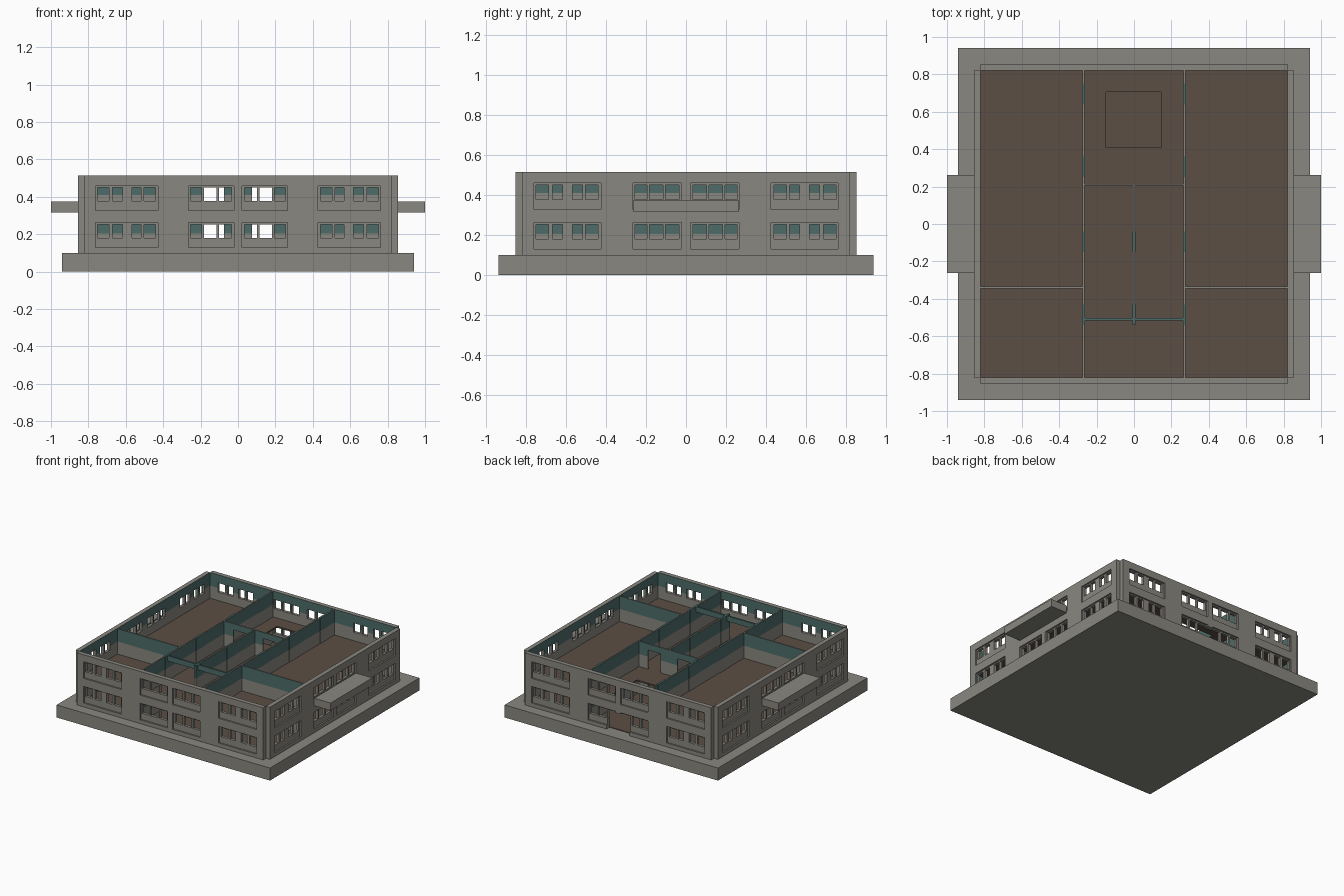
import bpy, bmesh, math
from mathutils import Matrix

if "Cube" in bpy.data.objects:
    bpy.data.objects.remove(bpy.data.objects["Cube"])


def material(name, rgb):
    m = bpy.data.materials.new(name)
    m.diffuse_color = (*rgb, 1)
    m.use_nodes = True
    m.node_tree.nodes["Principled BSDF"].inputs["Base Color"].default_value = m.diffuse_color
    return m


GREY = material("concrete_grey", (0.25, 0.242, 0.215))
TEAL = material("wall_teal", (0.075, 0.15, 0.14))
BROWN = material("floor_brown", (0.105, 0.077, 0.058))

GROUND, FLOOR2, TOP = 0.10, 0.31, 0.515
BANDS = [(0.205, 0.30), (0.41, TOP)]          # painted upper part of each storey


def in_band(z):
    return any(a < z < b for a, b in BANDS)


def panel(name, us, zs, ys, holes=(), mat=GREY, paint=None, matrix=Matrix()):
    """Upright slab (u along x, z up, y depth) with rectangular holes.
    paint: 'inner' or 'both' selects the sides that get the teal upper band."""
    cu, cz = set(us), set(zs)
    for a, b, c, d in holes:
        cu |= {a, b}
        cz |= {c, d}
    if paint:
        cz |= {z for band in BANDS for z in band}
    cu = sorted(v for v in cu if us[0] <= v <= us[1])
    cz = sorted(v for v in cz if zs[0] <= v <= zs[1])

    def solid(i, j):
        if not (0 <= i < len(cu) - 1 and 0 <= j < len(cz) - 1):
            return False
        u, z = (cu[i] + cu[i + 1]) / 2, (cz[j] + cz[j + 1]) / 2
        return not any(a < u < b and c < z < d for a, b, c, d in holes)

    bm = bmesh.new()
    cache = {}

    def V(i, k, j):
        if (i, k, j) not in cache:
            cache[i, k, j] = bm.verts.new((cu[i], ys[k], cz[j]))
        return cache[i, k, j]

    def face(pts, teal=False):
        bm.faces.new([V(*p) for p in pts]).material_index = int(teal)

    for i in range(len(cu) - 1):
        for j in range(len(cz) - 1):
            if not solid(i, j):
                continue
            band = in_band((cz[j] + cz[j + 1]) / 2)
            I, J = i + 1, j + 1
            face([(i, 0, j), (I, 0, j), (I, 0, J), (i, 0, J)], band and paint == 'both')
            face([(i, 1, j), (i, 1, J), (I, 1, J), (I, 1, j)], band and paint is not None)
            if not solid(i - 1, j):
                face([(i, 0, j), (i, 0, J), (i, 1, J), (i, 1, j)])
            if not solid(I, j):
                face([(I, 0, j), (I, 1, j), (I, 1, J), (I, 0, J)])
            if not solid(i, j - 1):
                face([(i, 0, j), (i, 1, j), (I, 1, j), (I, 0, j)])
            if not solid(i, J):
                face([(i, 0, J), (I, 0, J), (I, 1, J), (i, 1, J)])
    bm.transform(matrix)
    bmesh.ops.recalc_face_normals(bm, faces=bm.faces)
    me = bpy.data.meshes.new(name)
    bm.to_mesh(me)
    bm.free()
    me.materials.append(mat)
    me.materials.append(TEAL)
    ob = bpy.data.objects.new(name, me)
    bpy.context.collection.objects.link(ob)
    return ob


def turn(k):
    return Matrix.Rotation(k * math.pi / 2, 4, 'Z')


def mirrored(spans):
    return spans + [(-b, -a) for a, b in spans]


# ground slab and the two floors
panel("base_slab", (-0.94, 0.94), (0, GROUND), (-0.94, 0.94))
panel("ground_floor", (-0.82, 0.82), (GROUND, GROUND + 0.005), (-0.82, 0.82), mat=BROWN)
LAY = Matrix.Rotation(-math.pi / 2, 4, 'X')
panel("upper_floor", (-0.82, 0.82), (-0.82, 0.82), (-FLOOR2, -FLOOR2 + 0.012),
      holes=[(-0.15, 0.145, 0.41, 0.705)], mat=BROWN, matrix=LAY)

# outer walls: an outer skin with recesses and a core with window openings
RECESS = mirrored([(-0.762, -0.427), (-0.265, -0.022)])
PANES = mirrored([(-0.752, -0.69), (-0.67, -0.618), (-0.568, -0.518), (-0.503, -0.442),
                  (-0.255, -0.195), (-0.182, -0.115), (-0.102, -0.035)])
DOOR = (-0.10, 0.10, GROUND, 0.25)
for k, side in enumerate(("front", "right", "back", "left")):
    skin = [(a, b, z, z + 0.132) for a, b in RECESS for z in (0.13, 0.327)]
    core = [(a, b, z, z + 0.073) for a, b in PANES for z in (0.18, 0.377)]
    if side == "back":
        skin.append(DOOR)
        core.append(DOOR)
    panel(side + "_wall_skin", (-0.82, 0.82), (GROUND, TOP), (-0.855, -0.843),
          skin, matrix=turn(k))
    panel(side + "_wall_core", (-0.82, 0.82), (GROUND, TOP), (-0.843, -0.82),
          core, paint='inner', matrix=turn(k))

# balconies on both sides
for s, side in ((1, "right"), (-1, "left")):
    xs = sorted((s * 0.855, s * 1.0))
    panel(side + "_balcony", xs, (0.315, 0.375), (-0.263, 0.263))

# partitions running front to back, with slightly thicker door plates
T = 0.005
ZR = (GROUND, TOP - 0.003)
DOORS = [(0.64, 0.75), (0.25, 0.36), (-0.15, -0.04), (-0.54, -0.43)]
for x, name, span, doors in ((-0.27, "left", (-0.82, 0.82), DOORS),
                             (0.27, "right", (-0.82, 0.82), DOORS),
                             (0.0, "middle", (-0.51, 0.21), DOORS[2:])):
    panel(name + "_partition", span, ZR, (-x - T, -x + T), paint='both', matrix=turn(1))
    for n, d in enumerate(doors):
        panel(f"{name}_door_{n}", d, (GROUND, 0.41), (-x - 0.008, -x + 0.008),
              paint='both', matrix=turn(1))
        panel(f"{name}_door_head_{n}", d, (0.41, TOP - 0.002), (-x - 0.008, -x + 0.008),
              mat=TEAL, matrix=turn(1))

# cross partitions
for name, span in (("left", (-0.82, -0.27)), ("right", (0.27, 0.82))):
    panel(name + "_cross_partition", span, ZR, (-0.34 - T, -0.34 + T), paint='both')
openings = [(a, b, z, z + 0.155) for a, b in mirrored([(-0.185, -0.075)])
            for z in (GROUND, FLOOR2 - 0.003)]
panel("stair_partition", (-0.27, 0.27), ZR, (0.21 - T, 0.21 + T), openings, paint='both')

# beams over the hall on each storey
for n, z in enumerate((0.27, 0.47)):
    panel(f"hall_beam_{n}", (-0.27, 0.27), (z, z + 0.03 if n == 0 else TOP - 0.003),
          (-0.516, -0.502), mat=TEAL)
